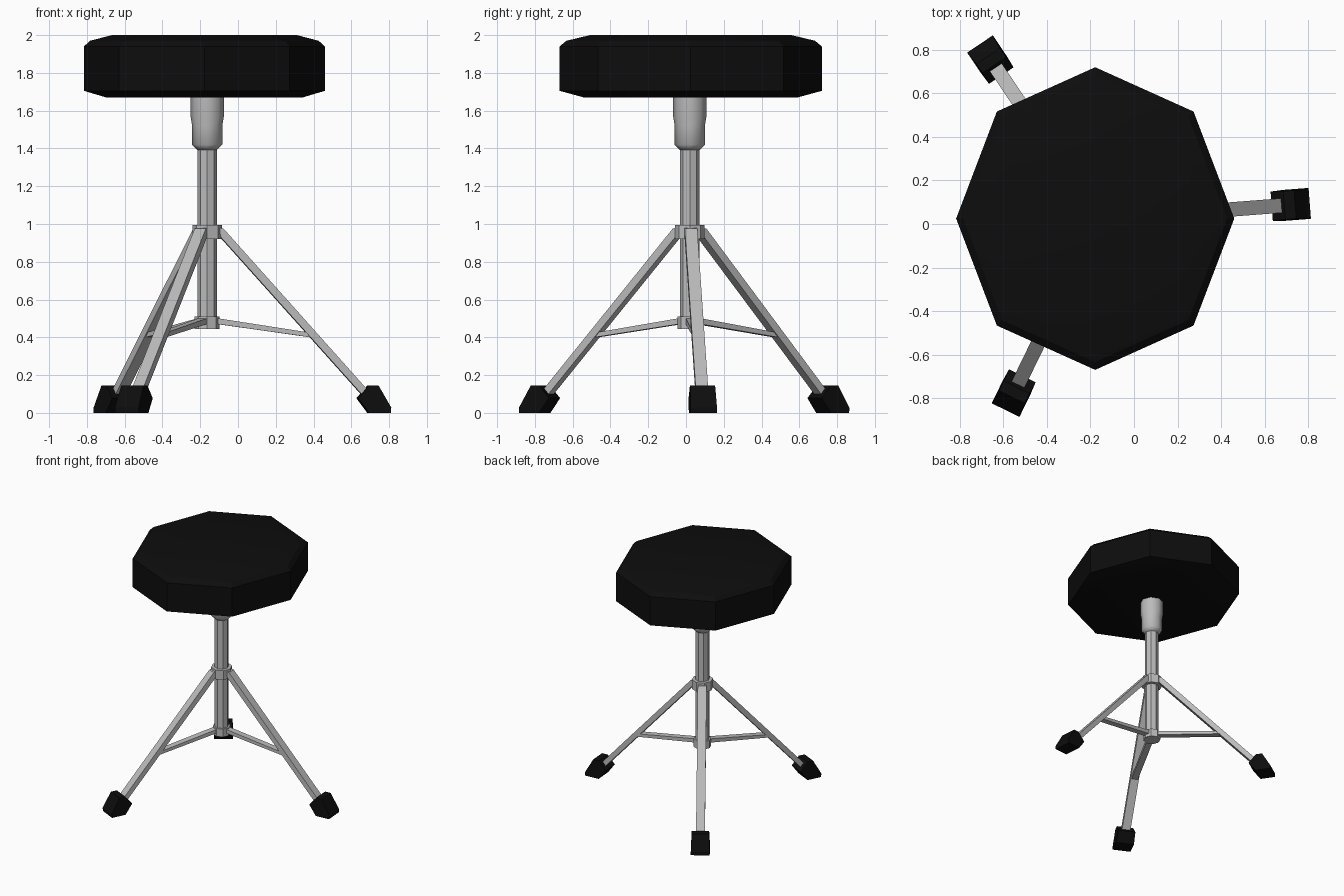
import bpy, bmesh, math
from mathutils import Vector, Matrix

if "Cube" in bpy.data.objects:
    bpy.data.objects.remove(bpy.data.objects["Cube"])

CENTER = Vector((-0.163, 0.02, 0))
LEG_ANGLES = [4.4, 124, 244]


def material(name, value):
    m = bpy.data.materials.new(name)
    m.diffuse_color = (value, value, value, 1)
    m.use_nodes = True
    m.node_tree.nodes["Principled BSDF"].inputs["Base Color"].default_value = m.diffuse_color
    return m


black = material("black rubber and vinyl", 0.004)
silver = material("silver metal", 0.5)


def finish(bm, name, mat, smooth=None):
    bmesh.ops.recalc_face_normals(bm, faces=bm.faces)
    mesh = bpy.data.meshes.new(name)
    bm.to_mesh(mesh)
    bm.free()
    mesh.materials.append(mat)
    ob = bpy.data.objects.new(name, mesh)
    bpy.context.collection.objects.link(ob)
    if smooth:
        bpy.ops.object.select_all(action='DESELECT')
        ob.select_set(True)
        bpy.context.view_layer.objects.active = ob
        bpy.ops.object.shade_smooth_by_angle(angle=math.radians(smooth))
    return ob


def lathe(name, profile, mat, center=CENTER, sides=8, y_scale=1.0, smooth=None):
    """Turn (radius, height) pairs into a closed faceted solid."""
    bm = bmesh.new()
    rings = []
    for r, z in profile:
        rings.append([bm.verts.new((center.x + r * math.cos(math.tau * i / sides),
                                    center.y + r * y_scale * math.sin(math.tau * i / sides), z))
                      for i in range(sides)])
    for a, b in zip(rings, rings[1:]):
        for i in range(sides):
            j = (i + 1) % sides
            bm.faces.new((a[i], a[j], b[j], b[i]))
    bm.faces.new(rings[0])
    bm.faces.new(rings[-1])
    return finish(bm, name, mat, smooth)


def radial_plate(name, outline, width, mat, angle, top_width=None):
    """Extrude an outline of (distance, height, ) sideways, turned to a leg direction."""
    top_width = top_width or width
    zs = [z for _, z in outline]
    lo, hi = min(zs), max(zs)
    turn = Matrix.Translation(CENTER) @ Matrix.Rotation(math.radians(angle), 4, 'Z')
    bm = bmesh.new()
    sides = []
    for s in (-0.5, 0.5):
        side = []
        for u, z in outline:
            w = width + (top_width - width) * (z - lo) / (hi - lo)
            side.append(bm.verts.new(turn @ Vector((u, s * w, z))))
        sides.append(side)
        bm.faces.new(side)
    n = len(outline)
    for i in range(n):
        j = (i + 1) % n
        bm.faces.new((sides[0][i], sides[0][j], sides[1][j], sides[1][i]))
    return finish(bm, name, mat)


# Padded octagonal seat
lathe("seat", [(0.52, 1.67), (0.638, 1.705), (0.638, 1.94), (0.605, 1.97), (0.49, 2.0)],
      black, Vector((-0.178, 0.025, 0)), y_scale=1.088, smooth=25)

# Centre column, seat socket and the two hubs
lathe("post", [(0.052, 0.45), (0.052, 1.42)], silver)
lathe("seat_socket", [(0.05, 1.39), (0.08, 1.42), (0.08, 1.52), (0.088, 1.57), (0.088, 1.68)],
      silver, smooth=50)
lathe("upper_hub", [(0.079, 0.92), (0.079, 0.995)], silver)
lathe("lower_hub", [(0.066, 0.445), (0.066, 0.51)], silver)

# Three legs, each with a brace and a rubber foot
for k, angle in enumerate(LEG_ANGLES, 1):
    radial_plate(f"leg_{k}", [(0.06, 0.98), (0.085, 0.975), (0.86, 0.11), (0.83, 0.085),
                              (0.07, 0.93)], 0.066, silver, angle)
    radial_plate(f"brace_{k}", [(0.04, 0.503), (0.55, 0.424), (0.55, 0.4), (0.04, 0.472)],
                 0.05, silver, angle)
    radial_plate(f"foot_{k}", [(0.855, 0.0), (0.97, 0.0), (0.972, 0.028), (0.905, 0.145),
                               (0.855, 0.145), (0.797, 0.078)], 0.142, black, angle, 0.13)
